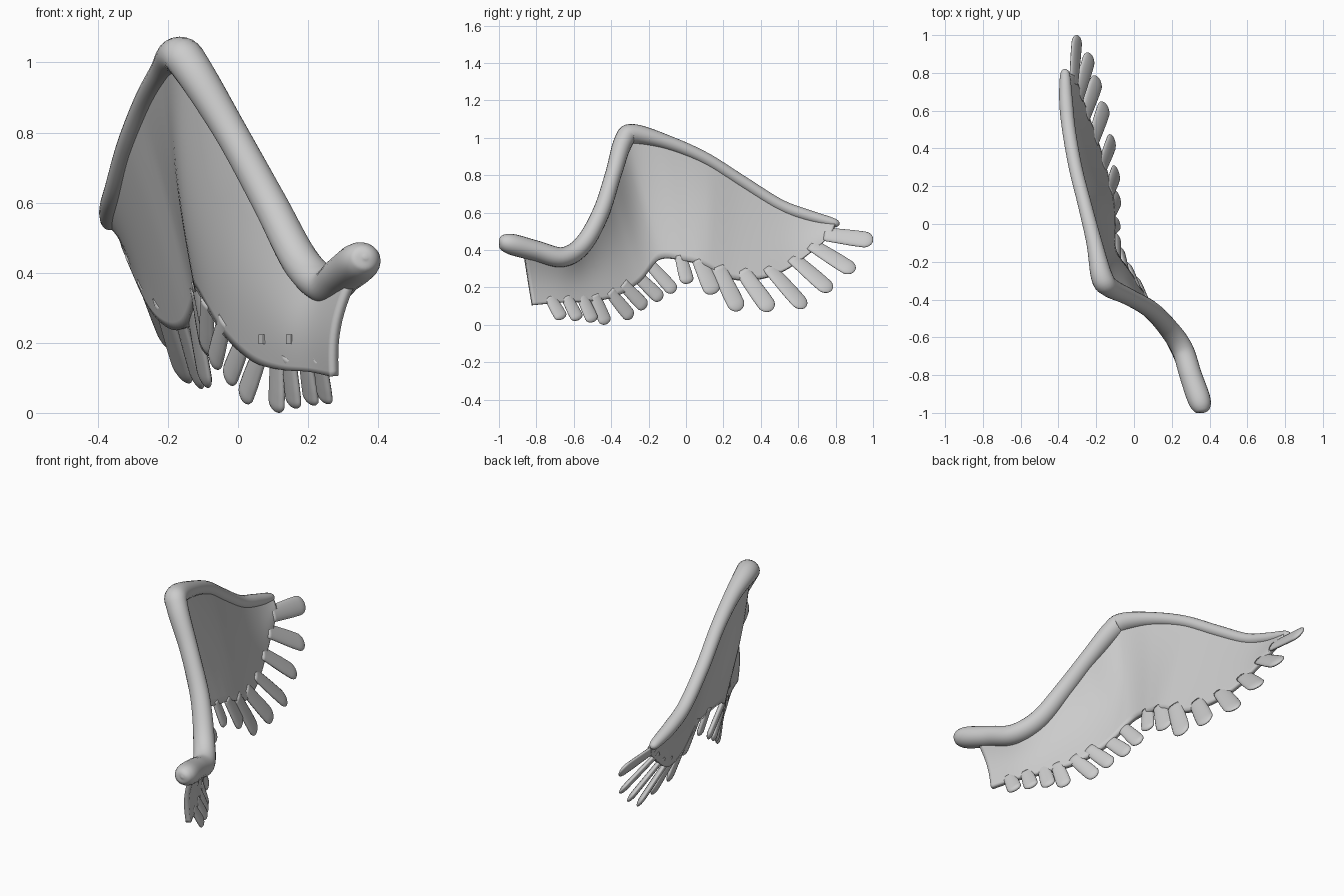
import bpy, bmesh, math
from mathutils import Vector, Matrix

if "Cube" in bpy.data.objects:
    bpy.data.objects.remove(bpy.data.objects["Cube"])


def spline(pts, n):
    """Resample a list of equal-length tuples with a Catmull-Rom curve."""
    out, m = [], len(pts) - 1
    for i in range(n + 1):
        u = i / n * m
        k = min(int(u), m - 1)
        t = u - k
        q = [pts[max(0, min(m, k + j))] for j in (-1, 0, 1, 2)]
        out.append([0.5 * (2 * b + (c - a) * t + (2 * a - 5 * b + 4 * c - d) * t * t
                    + (3 * b - a - 3 * c + d) * t ** 3) for a, b, c, d in zip(*q)])
    return out


def finish(name, bm):
    bmesh.ops.recalc_face_normals(bm, faces=bm.faces)
    me = bpy.data.meshes.new(name)
    bm.to_mesh(me)
    bm.free()
    for p in me.polygons:
        p.use_smooth = True
    ob = bpy.data.objects.new(name, me)
    bpy.context.collection.objects.link(ob)
    return ob


def sweep(name, path, radii, ref, sides=16):
    """Loft ellipses along a path; the first radius lies along ref."""
    bm, rings = bmesh.new(), []
    for i, p in enumerate(path):
        d = (path[min(i + 1, len(path) - 1)] - path[max(i - 1, 0)]).normalized()
        a = (ref - d * ref.dot(d)).normalized()
        b = d.cross(a)
        ra, rb = radii[i]
        rings.append([bm.verts.new(p + a * ra * math.cos(2 * math.pi * k / sides)
                                   + b * rb * math.sin(2 * math.pi * k / sides))
                      for k in range(sides)])
    for r, s in zip(rings, rings[1:]):
        for k in range(sides):
            j = (k + 1) % sides
            bm.faces.new((r[k], r[j], s[j], s[k]))
    bm.faces.new(rings[0])
    bm.faces.new(rings[-1])
    return finish(name, bm)


# Arm bone: x, y, z, radius
bone = [(.365, -1.0, .445, .006), (.362, -.985, .443, .038), (.345, -.93, .43, .056),
        (.30, -.80, .395, .055), (.255, -.66, .362, .053), (.18, -.55, .43, .050),
        (.09, -.455, .60, .046), (-.02, -.39, .80, .044), (-.13, -.335, .98, .051),
        (-.17, -.28, 1.02, .053), (-.21, -.1, .975, .039), (-.26, .1, .89, .034),
        (-.31, .3, .765, .033), (-.345, .5, .64, .033), (-.36, .65, .583, .033),
        (-.365, .79, .545, .024), (-.365, .82, .535, .005)]
b = spline(bone, 120)
sweep("arm_bone", [Vector(p[:3]) for p in b],
      [(max(p[3], .004) * 1.08, max(p[3], .004)) for p in b], Vector((1, 0, 0)), 20)

# Wing web: lofted between the bone and the trailing edge
top = [(.335, -.87, .40), (.25, -.65, .37), (.18, -.55, .43), (.09, -.45, .60),
       (.01, -.405, .75), (-.15, -.32, .98), (-.21, -.1, .97), (-.26, .1, .89),
       (-.31, .3, .76), (-.345, .5, .645), (-.36, .65, .585), (-.36, .8, .54)]
low = [(.275, -.82, .105), (.215, -.68, .118), (.13, -.52, .125), (.05, -.38, .15),
       (-.035, -.25, .23), (-.105, -.14, .35), (-.11, 0, .34), (-.115, .1, .315),
       (-.145, .25, .245), (-.195, .42, .25), (-.25, .57, .315), (-.32, .775, .475)]
bm, rows, N = bmesh.new(), [], 20
for i, (t, l) in enumerate(zip(spline(top, 80), spline(low, 80))):
    t, l = Vector(t), Vector(l)
    bulge = -.022 if i < 36 else -.022 + .03 * min((i - 36) / 16, 1)
    rows.append([bm.verts.new(t.lerp(l, v / N) + Vector((bulge * math.sin(math.pi * v / N), 0, 0)))
                 for v in range(N + 1)])
for r, s in zip(rows, rows[1:]):
    for k in range(N):
        bm.faces.new((r[k], r[k + 1], s[k + 1], s[k]))
web = finish("wing_web", bm)
sol = web.modifiers.new("thickness", 'SOLIDIFY')
sol.thickness, sol.offset = .026, 0
bpy.context.view_layer.objects.active = web
web.select_set(True)
bpy.ops.object.shade_smooth_by_angle(angle=math.radians(40))


def web_x(y, z):
    """x of the web surface at a point seen from the side."""
    return min(web.data.vertices, key=lambda v: (v.co.y - y) ** 2 + (v.co.z - z) ** 2).co.x


# Feathers: base y, z, tip y, z, tip x
feathers = [(-.73, .15, -.66, .03, .25), (-.64, .15, -.575, .025, .21),
            (-.56, .16, -.495, .015, .16), (-.49, .16, -.425, .003, .11),
            (-.41, .18, -.29, .035, .015), (-.34, .22, -.215, .09, -.03),
            (-.27, .27, -.13, .135, -.07), (-.19, .32, -.06, .175, -.09),
            (-.03, .37, .01, .22, -.085), (.07, .35, .15, .165, -.085),
            (.17, .31, .285, .075, -.09), (.30, .29, .455, .075, -.11),
            (.44, .31, .635, .09, -.15), (.57, .36, .775, .18, -.19),
            (.67, .43, .90, .285, -.23), (.74, .485, 1.0, .45, -.30)]
for i, (y0, z0, y1, z1, x1) in enumerate(feathers):
    base, tip = Vector((web_x(y0, z0), y0, z0)), Vector((x1, y1, z1))
    d = (tip - base).normalized()
    inner = y0 < -.1
    along = Vector((-.6 if inner else -.3, 1, 0))
    normal = along.cross(Vector((.05 if inner else .24, 0, -1)))
    twist = Matrix.Rotation(math.radians(-14 if i > 11 else 0), 3, d)
    across = twist @ normal.cross(d).normalized()
    wide = .039 if i < 9 else .049
    path, radii = [], []
    for k in range(21):
        s = math.sin(math.pi / 2 * k / 20)
        w = .85 + .15 * min(s / .6, 1)
        if s > .82:
            w *= math.sqrt(max(1 - ((s - .82) / .18) ** 2, .004))
        path.append(base.lerp(tip, s))
        radii.append((wide * w, .008 + .007 * w if s <= .82 else .015 * w))
    sweep(f"feather_{i + 1:02d}", path, radii, across)

# Small square pegs on the web
for i, y in enumerate((-.58, -.45)):
    bm = bmesh.new()
    bmesh.ops.create_cube(bm, size=.028)
    bm.transform(Matrix.Translation((web_x(y, .21), y, .21)) @ Matrix.Rotation(math.radians(30), 4, 'Z'))
    peg = finish(f"peg_{i + 1}", bm)
    for p in peg.data.polygons:
        p.use_smooth = False
